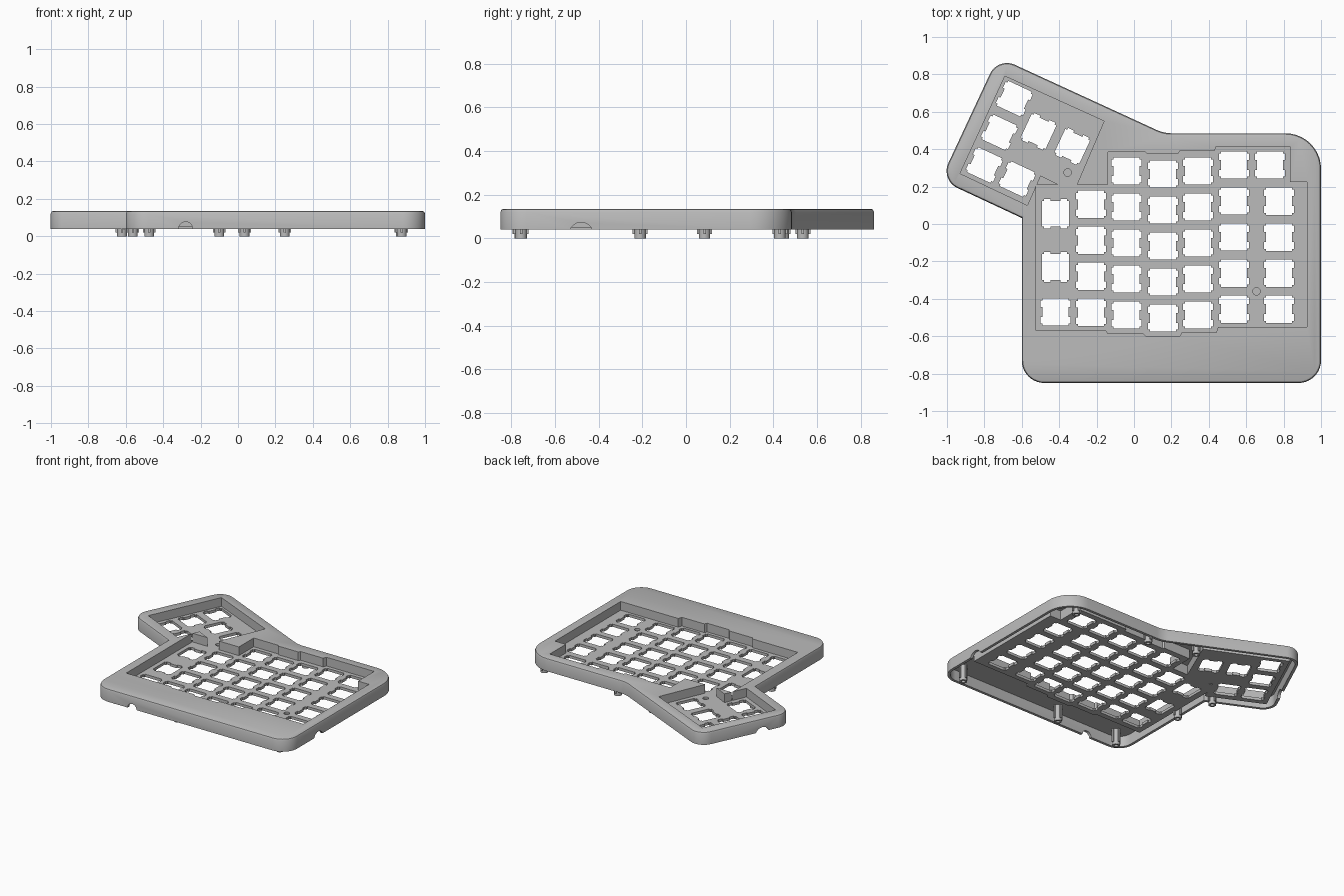
import bpy, bmesh
from math import tan, radians, pi
from mathutils import Vector, Matrix

cube = bpy.data.objects.get("Cube")
if cube:
    bpy.data.objects.remove(cube)

grey = bpy.data.materials.new("case_grey")
grey.use_nodes = True
grey.diffuse_color = (0.5, 0.5, 0.5, 1)
grey.node_tree.nodes["Principled BSDF"].inputs["Base Color"].default_value = (0.5, 0.5, 0.5, 1)


def inset(points, d):
    """Move every edge of a counter-clockwise polygon inward by d."""
    out = []
    for i, p in enumerate(points):
        e1 = (p - points[i - 1]).normalized()
        e2 = (points[(i + 1) % len(points)] - p).normalized()
        n1, n2 = Vector((-e1.y, e1.x)), Vector((-e2.y, e2.x))
        out.append(p + (n1 + n2) * d / (1 + n1.dot(n2)))
    return out


def rounded(corners, d=0, steps=10):
    """Inset outline with circular corners; corners are (x, y, radius)."""
    pts = inset([Vector(c[:2]) for c in corners], d)
    out = []
    for i, p in enumerate(pts):
        r = corners[i][2]
        if not r:
            out.append(p)
            continue
        e1 = (p - pts[i - 1]).normalized()
        e2 = (pts[(i + 1) % len(pts)] - p).normalized()
        turn = -e1.angle_signed(e2)
        side = 1 if turn > 0 else -1
        r -= d * side
        arm = Vector((-e1.y, e1.x)) * r * side
        centre = p - e1 * r * tan(abs(turn) / 2) + arm
        for k in range(steps + 1):
            out.append(centre + Matrix.Rotation(turn * k / steps, 2) @ -arm)
    return out


def loft(bm, layers):
    """Closed solid through a stack of (loop, z) layers."""
    rings = [[bm.verts.new((p.x, p.y, z)) for p in loop] for loop, z in layers]
    for a, b in zip(rings, rings[1:]):
        for i in range(len(a)):
            bm.faces.new((a[i - 1], a[i], b[i], b[i - 1]))
    bm.faces.new(rings[0][::-1])
    bm.faces.new(rings[-1])


def circle(x, y, r, n=24):
    return [Vector((x, y)) + Matrix.Rotation(2 * pi * i / n, 2) @ Vector((r, 0)) for i in range(n)]


def finish(bm, name):
    bmesh.ops.recalc_face_normals(bm, faces=bm.faces)
    mesh = bpy.data.meshes.new(name)
    bm.to_mesh(mesh)
    bm.free()
    mesh.materials.append(grey)
    ob = bpy.data.objects.new(name, mesh)
    bpy.context.collection.objects.link(ob)
    return ob


def solid(name, *layers):
    bm = bmesh.new()
    loft(bm, layers)
    return finish(bm, name)


def cut(target, cutter):
    """Subtract the cutter for good and remove it."""
    cutter.hide_render = True
    mod = target.modifiers.new("cut", "BOOLEAN")
    mod.operation, mod.solver, mod.object = "DIFFERENCE", "EXACT", cutter
    with bpy.context.temp_override(object=target, active_object=target):
        bpy.ops.object.modifier_apply(modifier=mod.name)
    bpy.data.objects.remove(cutter)


def smooth(ob):
    bpy.ops.object.select_all(action="DESELECT")
    ob.select_set(True)
    bpy.context.view_layer.objects.active = ob
    bpy.ops.object.shade_smooth_by_angle(angle=radians(25))


# Outer shell with a softened top edge
outline = [(-.6, -.85, .12), (1, -.85, .12), (1, .485, .19), (.16, .485, .2),
           (-.728, .893, .1), (-1.035, .235, .1), (-.6, .032, 0)]
case = solid("keyboard_case", *[(rounded(outline, d), z) for d, z in
             ((0, .04), (0, .12), (.005, .131), (.014, .135))])

# Key wells: the main field and the tilted thumb cluster
main_well = [(-.525, .21), (-.14, .21), (-.14, .385), (.06, .385), (.07, .375), (.235, .375),
             (.245, .39), (.43, .39), (.44, .415), (.835, .415), (.835, .225), (.925, .225),
             (.925, -.55), (.45, -.55), (.44, -.58), (.255, -.58), (.245, -.6), (.065, -.6),
             (.05, -.585), (-.14, -.585), (-.15, -.57), (-.525, -.57)]
thumb_well = [(-.69, .79), (-.16, .55), (-.31, .2), (-.38, .2), (-.5, .26), (-.57, .1), (-.93, .27)]
wells = [[Vector(p) for p in well[::-1]] for well in (main_well, thumb_well)]

# Hollow underside, leaving the walls and plate around the wells
cavity = solid("cavity", (rounded(outline, .02), .03), (rounded(outline, .02), .12))
for well in wells:
    wall = inset(well, -.015)
    cut(cavity, solid("well_wall", (wall, .05), (wall, .15)))
cut(case, cavity)
for well in wells:
    cut(case, solid("well", (well, .07), (well, .2)))

# Switch positions: x, y, turn in degrees
keys = [(-.42, .055, 90), (-.42, -.23, 90), (-.42, -.47, 0), (.727, .315, 0)]
for x, top, count in ((-.23, .105, 4), (-.04, .283, 5), (.155, .267, 5),
                      (.342, .283, 5), (.535, .315, 5), (.775, .122, 4)):
    keys += [(x, top - .1925 * i, 0) for i in range(count)]
keys += [(x, y, -25) for x, y in ((-.64, .67), (-.72, .49), (-.8, .315), (-.625, .24))]
keys += [(-.51, .495, 65), (-.33, .415, 65)]

# Switch opening with clip notches on two sides
quarter = [(.069, .013), (.069, .027), (.08, .027), (.08, .062), (.069, .062), (.069, .073)]
right_half = [(x, -y) for x, y in quarter[:0:-1]] + quarter[1:]
opening = [Vector(p) for p in right_half] + [Vector((-x, -y)) for x, y in right_half]
bm = bmesh.new()
for x, y, angle in keys:
    loop = [Matrix.Rotation(radians(angle), 2) @ p + Vector((x, y)) for p in opening]
    loft(bm, [(loop, .02), (loop, .1)])
cut(case, finish(bm, "switch_openings"))

# Blind screw holes in the plate
bm = bmesh.new()
for x, y in ((-.355, .275), (.655, -.36)):
    loft(bm, [(circle(x, y, .02), .055), (circle(x, y, .02), .1)])
cut(case, finish(bm, "screw_holes"))

# Arched cable notches in the outer wall: x, y, z, radius, heading
for x, y, z, r, heading in ((-.28, -.85, .04, .037, 90), (1, -.48, .018, .055, 0),
                            (-.94, .44, .018, .055, -25)):
    bm = bmesh.new()
    place = (Matrix.Translation((x, y, z)) @ Matrix.Rotation(radians(heading), 4, "Z")
             @ Matrix.Rotation(pi / 2, 4, "Y"))
    bmesh.ops.create_cone(bm, cap_ends=True, segments=32, radius1=r, radius2=r,
                          depth=.09, matrix=place)
    cut(case, finish(bm, "cable_notch"))
smooth(case)

# Hollow screw posts with cross ribs
for i, (x, y) in enumerate(((.875, -.755), (.035, -.76), (-.475, -.755), (-.562, -.21),
                            (-.62, .085), (-.1, .535), (.25, .445), (.87, .43))):
    bm = bmesh.new()
    loft(bm, [(circle(x, y, r), z) for r, z in
              ((.026, .125), (.026, 0), (.013, 0), (.013, .08))])
    post = finish(bm, f"screw_post_{i + 1}")
    smooth(post)
    bm = bmesh.new()
    for sx, sy in ((1, 0), (-1, 0), (0, 1), (0, -1)):
        centre = Vector((x + sx * .026, y + sy * .026, .0725))
        size = (.016 if sx else .012, .016 if sy else .012, .105)
        bmesh.ops.create_cube(bm, size=1, matrix=Matrix.Translation(centre) @ Matrix.Diagonal((*size, 1)))
    finish(bm, f"post_ribs_{i + 1}")
